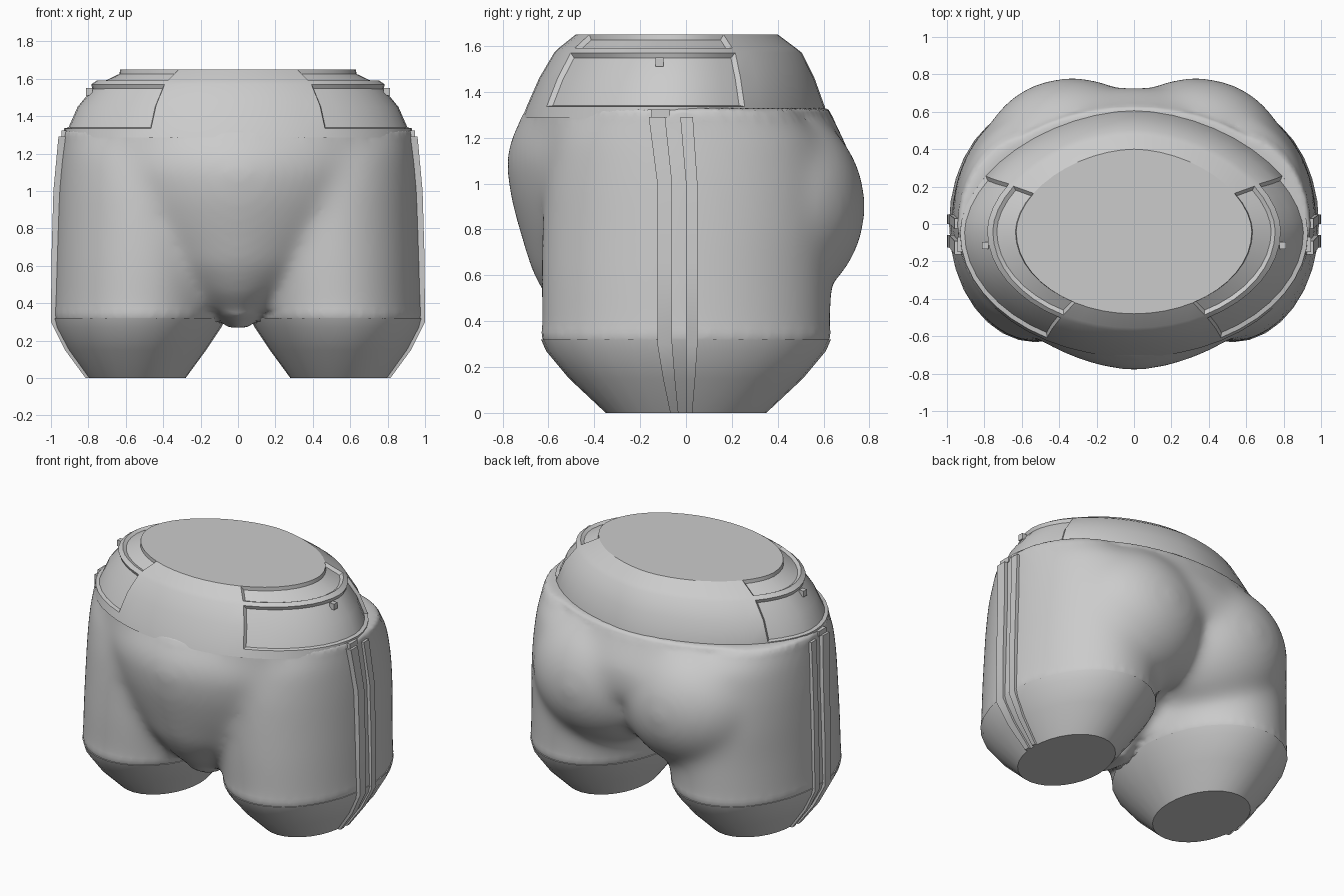
import bpy, bmesh, math
from mathutils import Vector

cube = bpy.data.objects.get("Cube")
if cube:
    bpy.data.objects.remove(cube)

grey = bpy.data.materials.new("plain grey")
grey.use_nodes = True
grey.diffuse_color = (0.6, 0.6, 0.6, 1)
grey.node_tree.nodes["Principled BSDF"].inputs["Base Color"].default_value = (0.6, 0.6, 0.6, 1)


def loft(bm, rings, seg, front=2, back=2):
    """Skin capped ovals (z, x_min, x_max, y_min, y_max); exponents below 2 pinch a half."""
    rows = []
    for z, x0, x1, y0, y1 in rings:
        row = []
        for i in range(seg):
            a = 2 * math.pi * i / seg
            power = 2 / (back if i < seg / 2 else front)
            px, py = (math.copysign(abs(t) ** power, t) for t in (math.cos(a), math.sin(a)))
            row.append(bm.verts.new(((x0 + x1) / 2 + (x1 - x0) / 2 * px,
                                     (y0 + y1) / 2 + (y1 - y0) / 2 * py, z)))
        rows.append(row)
    bands = []
    for low, high in zip(rows, rows[1:]):
        bands.append([bm.faces.new((low[i], low[(i + 1) % seg], high[(i + 1) % seg], high[i]))
                      for i in range(seg)])
    bm.faces.new(rows[0][::-1])
    bm.faces.new(rows[-1])
    bm.normal_update()
    return bands


def finish(bm, name, angle=35):
    mesh = bpy.data.meshes.new(name)
    bm.normal_update()
    bm.to_mesh(mesh)
    bm.free()
    obj = bpy.data.objects.new(name, mesh)
    bpy.context.collection.objects.link(obj)
    mesh.materials.append(grey)
    bpy.ops.object.select_all(action='DESELECT')
    obj.select_set(True)
    bpy.context.view_layer.objects.active = obj
    bpy.ops.object.shade_smooth_by_angle(angle=math.radians(angle))
    return obj


def mirrored(rings, side):
    return [(z, *sorted((side * a, side * b)), f, k) for z, a, b, f, k in rings]


# Body: thighs, belly, pelvis and buttocks fused into one soft skin
THIGH = [(0.25, 0.15, 0.92, -0.55, 0.55), (0.295, 0.085, 0.975, -0.615, 0.615),
         (0.33, 0.065, 0.987, -0.63, 0.63), (0.6, 0.03, 0.98, -0.635, 0.64),
         (0.8, 0.01, 0.975, -0.63, 0.655), (1.0, 0.0, 0.968, -0.62, 0.645),
         (1.2, 0.05, 0.955, -0.58, 0.59), (1.32, 0.1, 0.94, -0.50, 0.48)]
PELVIS = [(0.27, 0.05, -0.34, -0.1), (0.33, 0.13, -0.45, -0.02), (0.45, 0.31, -0.58, 0.15),
          (0.6, 0.53, -0.67, 0.34), (0.8, 0.77, -0.73, 0.6), (0.95, 0.88, -0.77, 0.73),
          (1.1, 0.935, -0.787, 0.73), (1.2, 0.945, -0.765, 0.685), (1.33, 0.937, -0.695, 0.62)]
WAIST = [(1.1, 0.91, -0.70, 0.6), (1.24, 0.945, -0.71, 0.64), (1.33, 0.937, -0.695, 0.62)]
bm = bmesh.new()
loft(bm, [(z, -x, x, f, b) for z, x, f, b in PELVIS], 48, front=1.75)
loft(bm, [(z, -x, x, f, b) for z, x, f, b in WAIST], 48)
for side in (-1, 1):
    loft(bm, mirrored(THIGH, side), 40)
    buttock = bmesh.ops.create_uvsphere(bm, u_segments=32, v_segments=20, radius=1)["verts"]
    bmesh.ops.scale(bm, verts=buttock, vec=(0.49, 0.44, 0.46))
    bmesh.ops.translate(bm, verts=buttock, vec=(side * 0.33, 0.345, 0.9))
body = finish(bm, "shorts_body")
remesh = body.modifiers.new("fuse", 'REMESH')
remesh.mode = 'VOXEL'
remesh.voxel_size = 0.02
bpy.ops.object.modifier_apply(modifier=remesh.name)
bm = bmesh.new()
bm.from_mesh(body.data)
soft = [v for v in bm.verts if 0.35 < v.co.z < 1.28]
for _ in range(40):
    bmesh.ops.smooth_vert(bm, verts=soft, factor=0.5,
                          use_axis_x=True, use_axis_y=True, use_axis_z=True)
bpy.data.objects.remove(body)
finish(bm, "shorts_body", 60)

# Tapered leg hems
HEM = [(0, 0.28, 0.80, -0.35, 0.35), (0.15, 0.17, 0.91, -0.51, 0.51),
       (0.27, 0.09, 0.975, -0.61, 0.61), (0.32, 0.064, 0.989, -0.632, 0.632)]
for side, name in ((-1, "right_hem"), (1, "left_hem")):
    bm = bmesh.new()
    loft(bm, mirrored(HEM, side), 32)
    finish(bm, name)

# Waistband with sunken side panels in the belt and in the top lip
BAND = [(1.285, 0.932, -0.712, 0.61), (1.335, 0.93, -0.695, 0.605), (1.46, 0.875, -0.64, 0.56),
        (1.57, 0.785, -0.575, 0.505), (1.59, 0.755, -0.555, 0.48), (1.65, 0.63, -0.48, 0.40)]
SEG = 48
bm = bmesh.new()
bands = loft(bm, [(z, -x, x, f, b) for z, x, f, b in BAND], SEG, back=1.8)
for rows in ((1, 2), (4,)):
    for side in (-1, 1):
        steps = [i if side > 0 else SEG // 2 - 1 - i for i in range(-8, 4)]
        panel = [bands[row][i % SEG] for row in rows for i in steps]
        bmesh.ops.inset_region(bm, faces=panel, thickness=0.014, depth=-0.02,
                               use_even_offset=True, use_boundary=True)
        bm.normal_update()
finish(bm, "waistband", 28)

# Paired side straps following the outside of each leg
PATH = [(0.0, 0.80, 0.55), (0.15, 0.91, 0.8), (0.3, 0.985, 1.0), (0.65, 0.982, 1.0),
        (1.0, 0.972, 1.0), (1.29, 0.945, 1.1)]
for side, label in ((-1, "right"), (1, "left")):
    for y0, y1, name in ((-0.125, -0.06, "front_strap"), (0.0, 0.05, "back_strap")):
        bm = bmesh.new()
        rows = []
        for z, x, s in PATH:
            shift = -0.025 if z > 1.2 else 0
            rows.append([bm.verts.new((side * px, py * s + shift, z)) for px, py in
                         ((x - 0.03, y0), (x + 0.015, y0), (x + 0.015, y1), (x - 0.03, y1))])
        for low, high in zip(rows, rows[1:]):
            for i in range(4):
                j = (i + 1) % 4
                bm.faces.new((low[i], low[j], high[j], high[i]))
        bm.faces.new(rows[0][::-1])
        bm.faces.new(rows[-1])
        bmesh.ops.recalc_face_normals(bm, faces=bm.faces)
        finish(bm, label + "_" + name)

    # Small stud on the belt panel and a loop over the strap
    for name, pos, size in (("stud", (0.795, -0.115, 1.53), (0.035, 0.035, 0.04)),
                            ("strap_loop", (0.92, -0.11, 1.305), (0.05, 0.08, 0.035))):
        bm = bmesh.new()
        bmesh.ops.create_cube(bm, size=1)
        bmesh.ops.scale(bm, verts=bm.verts, vec=size)
        bmesh.ops.translate(bm, verts=bm.verts, vec=Vector((side * pos[0], pos[1], pos[2])))
        finish(bm, label + "_" + name)
